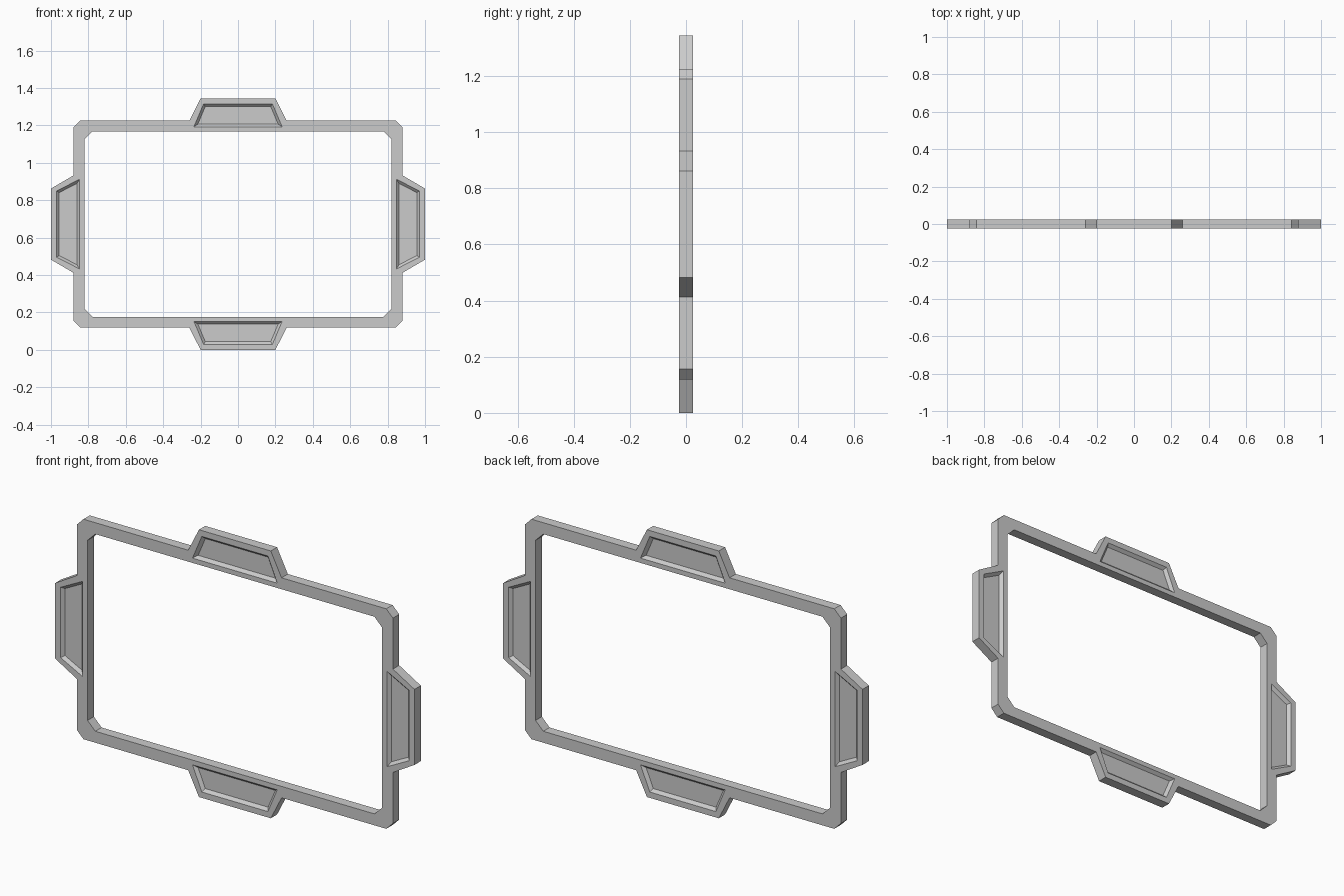
import bpy, bmesh
from math import sqrt

if "Cube" in bpy.data.objects:
    bpy.data.objects.remove(bpy.data.objects["Cube"])

CZ = 0.6725          # height of the frame centre
HALF_Y = 0.025       # half thickness
OUT = (0.88, 0.5535)  # outer half sizes of the border
INN = (0.82, 0.496)   # inner half sizes of the window


def turn(side, u, v):
    """Map (along, outward) of one side to x, z. 0 right, 1 top, 2 left, 3 bottom."""
    return [(v, u), (-u, v), (-v, -u), (u, -v)][side]


def loft(name, loop_a, ya, loop_b, yb):
    """Solid between two matching x-z loops at two depths."""
    bm = bmesh.new()
    a = [bm.verts.new((x, ya, z + CZ)) for x, z in loop_a]
    b = [bm.verts.new((x, yb, z + CZ)) for x, z in loop_b]
    bm.faces.new(a)
    bm.faces.new(b[::-1])
    n = len(a)
    for i in range(n):
        j = (i + 1) % n
        bm.faces.new((a[i], b[i], b[j], a[j]))
    bmesh.ops.recalc_face_normals(bm, faces=bm.faces)
    mesh = bpy.data.meshes.new(name)
    bm.to_mesh(mesh)
    bm.free()
    obj = bpy.data.objects.new(name, mesh)
    bpy.context.collection.objects.link(obj)
    return obj


def chamfered(hx, hz, c):
    return [(hx, -hz + c), (hx, hz - c), (hx - c, hz), (-hx + c, hz),
            (-hx, hz - c), (-hx, -hz + c), (-hx + c, -hz), (hx - c, -hz)]


def pocket_loop(side, v0, v1, base, tip, d):
    """Trapezoid inset by d on every edge."""
    k = (base - tip) / (v1 - v0)
    s = d * sqrt(1 + k * k)
    b, t = base - k * d - s, tip + k * d - s
    pts = [(-b, v0 + d), (-t, v1 - d), (t, v1 - d), (b, v0 + d)]
    return [turn(side, u, v) for u, v in pts]


# Border outline with four trapezoid tabs
outline = []
for side in range(4):
    w, length = OUT[side % 2], OUT[1 - side % 2]
    tip_v, tip_u = ((1.0, 0.19), (0.6725, 0.2))[side % 2]
    end = length - 0.037
    for u, v in [(-end, w), (-0.26, w), (-tip_u, tip_v),
                 (tip_u, tip_v), (0.26, w), (end, w)]:
        outline.append(turn(side, u, v))
frame = loft("tabbed_frame", outline, -HALF_Y, outline, HALF_Y)

# Window opening
window = chamfered(*INN, 0.043)
cutters = [loft("window_cutter", window, -0.1, window, 0.1)]

# Bevelled pockets in both faces of every tab
DEPTH, INSET, OVER = 0.015, 0.014, 0.005
for side in range(4):
    shape = ((0.847, 0.97, 0.24, 0.177), (0.52, 0.643, 0.236, 0.184))[side % 2]
    for s in (-1, 1):
        cutters.append(loft(
            "pocket_cutter",
            pocket_loop(side, *shape, -INSET * OVER / DEPTH), s * (HALF_Y + OVER),
            pocket_loop(side, *shape, INSET), s * (HALF_Y - DEPTH)))

for c in cutters:
    c.hide_render = True
    mod = frame.modifiers.new(c.name, "BOOLEAN")
    mod.operation = "DIFFERENCE"
    mod.solver = "EXACT"
    mod.object = c

# Bake the cuts and remove the helpers
bpy.context.view_layer.update()
graph = bpy.context.evaluated_depsgraph_get()
baked = bpy.data.meshes.new_from_object(frame.evaluated_get(graph))
frame.modifiers.clear()
frame.data = baked
for c in cutters:
    bpy.data.objects.remove(c)
